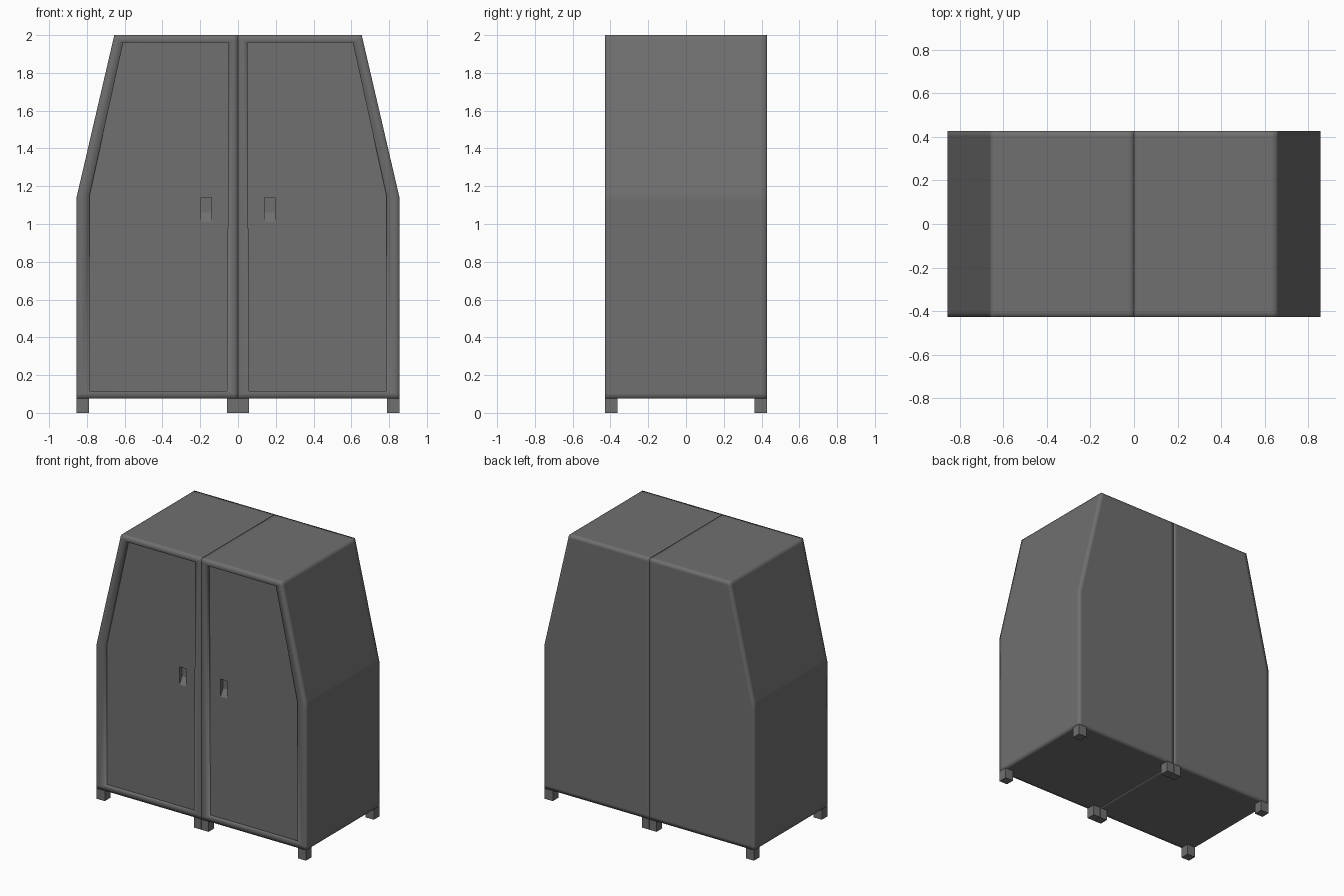
import bpy, bmesh, math

if "Cube" in bpy.data.objects:
    bpy.data.objects.remove(bpy.data.objects["Cube"])

DEPTH = 0.428      # half depth in y
RECESS = 0.024     # how far the door sits behind the frame
SOFT = 0.026       # width of the soft shaded band along the edges

paint = bpy.data.materials.new("dark_grey")
paint.diffuse_color = (0.16, 0.16, 0.16, 1)
paint.use_nodes = True
paint.node_tree.nodes["Principled BSDF"].inputs["Base Color"].default_value = paint.diffuse_color


def finish(bm, name, angle):
    """Turn a bmesh into a smooth shaded object mirrored across x = 0."""
    mesh = bpy.data.meshes.new(name)
    bm.to_mesh(mesh)
    bm.free()
    mesh.materials.append(paint)
    ob = bpy.data.objects.new(name, mesh)
    bpy.context.collection.objects.link(ob)
    bpy.ops.object.select_all(action='DESELECT')
    ob.select_set(True)
    bpy.context.view_layer.objects.active = ob
    bpy.ops.object.shade_smooth_by_angle(angle=math.radians(angle))
    ob.modifiers.new("mirror", 'MIRROR').use_mirror_merge = False
    return ob


def ring(bm, points, y):
    return [bm.verts.new((x, y, z)) for x, z in points]


def bridge(bm, a, b):
    n = len(a)
    for i in range(n):
        j = (i + 1) % n
        bm.faces.new((a[i], a[j], b[j], b[i]))


def loop_edges(bm, verts):
    edges = []
    for i, v in enumerate(verts):
        w = verts[(i + 1) % len(verts)]
        edges.append(bm.edges.get((v, w)) or bm.edges.new((v, w)))
    return edges


def soften(bm, edges):
    """Square-profile bevel: support loops for soft shading, sharp outline."""
    bmesh.ops.bevel(bm, geom=edges, offset=SOFT, segments=2,
                    profile=1.0, affect='EDGES')


# Profiles of the locker shell, the door opening and the handle pocket (x, z)
shell = [(0.001, 0.077), (0.855, 0.077), (0.855, 1.14), (0.655, 2.0), (0.001, 2.0)]
door = [(0.058, 0.115), (0.786, 0.115), (0.786, 1.15), (0.608, 1.96), (0.05, 1.96)]
grip = [(0.14, 1.01), (0.195, 1.01), (0.195, 1.14), (0.14, 1.14)]
grip_deep = [(0.14, 1.06), (0.195, 1.06), (0.195, 1.14), (0.14, 1.14)]

# Locker shell with a framed, open front
bm = bmesh.new()
back = ring(bm, shell, DEPTH)
front = ring(bm, shell, -DEPTH)
frame = ring(bm, door, -DEPTH)
inner = ring(bm, door, -DEPTH + RECESS)
bm.faces.new(back)
bridge(bm, back, front)
outer_edges = list(bm.edges)
bridge(bm, front, frame)
bridge(bm, frame, inner)
bmesh.ops.recalc_face_normals(bm, faces=bm.faces)
soften(bm, outer_edges)
bmesh.ops.recalc_face_normals(bm, faces=bm.faces)
finish(bm, "locker_shell", 180)

# Door panel with a sloped handle pocket
bm = bmesh.new()
panel = ring(bm, door, -DEPTH + RECESS)
mouth = ring(bm, grip, -DEPTH + RECESS)
deep = ring(bm, grip_deep, -DEPTH + RECESS + 0.03)
bmesh.ops.triangle_fill(bm, use_beauty=True, normal=(0, -1, 0),
                        edges=loop_edges(bm, panel) + loop_edges(bm, mouth))
bridge(bm, mouth, deep)
bm.faces.new(deep)
bmesh.ops.recalc_face_normals(bm, faces=bm.faces)
# the panel is an open sheet: make sure it faces forward
if max(bm.faces, key=lambda f: f.calc_area()).normal.y > 0:
    bmesh.ops.reverse_faces(bm, faces=bm.faces)
finish(bm, "door_panel", 20)

# Square feet at the four corners of each locker
for name, sy in (("front_feet", -1), ("back_feet", 1)):
    bm = bmesh.new()
    for x0, x1 in ((0.001, 0.059), (0.788, 0.855)):
        for v in bmesh.ops.create_cube(bm, size=1)["verts"]:
            v.co.x = x0 if v.co.x < 0 else x1
            v.co.y = sy * (DEPTH - 0.065 if v.co.y < 0 else DEPTH)
            v.co.z = 0 if v.co.z < 0 else 0.077
    bmesh.ops.recalc_face_normals(bm, faces=bm.faces)
    finish(bm, name, 30)
